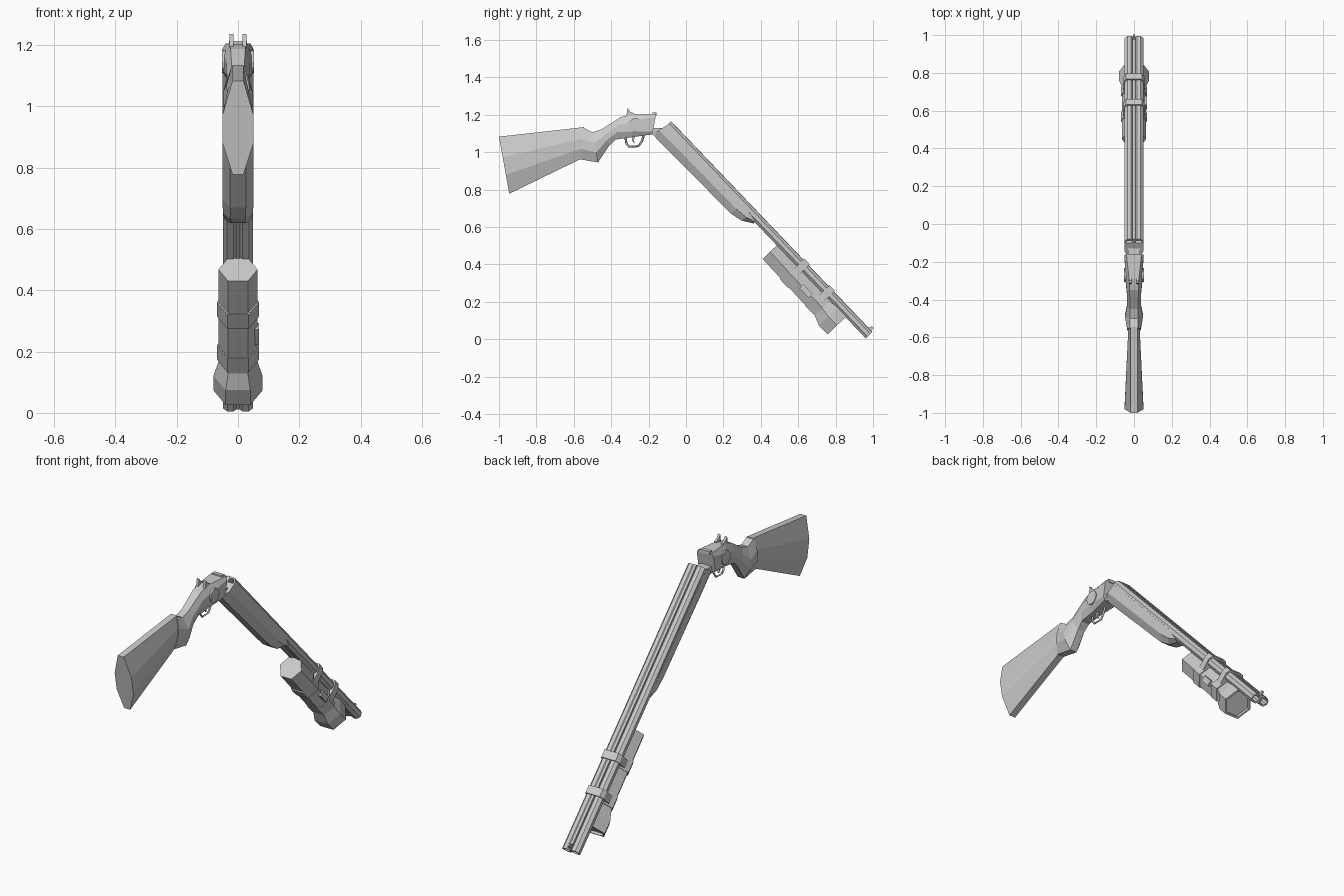
import bpy, bmesh, math
from mathutils import Vector, Matrix

if "Cube" in bpy.data.objects:
    bpy.data.objects.remove(bpy.data.objects["Cube"])

WORLD = Matrix.Identity(4)
# Hinged-open barrel frame: y runs along the barrels, z is normal to them
BARREL = Matrix.Translation((0, -0.08, 1.165)) @ Matrix.Rotation(math.radians(-46.3), 4, 'X')


def loft(name, rings, frame=WORLD):
    """Skin matching rings of points and cap both ends."""
    bm = bmesh.new()
    rows = [[bm.verts.new(frame @ Vector(p)) for p in r] for r in rings]
    n = len(rows[0])
    for a, b in zip(rows, rows[1:]):
        for i in range(n):
            j = (i + 1) % n
            bm.faces.new((a[i], a[j], b[j], b[i]))
    bm.faces.new(rows[0])
    bm.faces.new(rows[-1])
    bmesh.ops.recalc_face_normals(bm, faces=bm.faces)
    me = bpy.data.meshes.new(name)
    bm.to_mesh(me)
    bm.free()
    ob = bpy.data.objects.new(name, me)
    bpy.context.collection.objects.link(ob)
    return ob


def section(top, bot, w, n, lo=0.33, hi=0.64):
    """Tall eight-sided section between a top and a bottom (y, z) point."""
    t, b = Vector(top), Vector(bot)
    shape = [(n, 0), (w, lo), (w, hi), (n, 1), (-n, 1), (-w, hi), (-w, lo), (-n, 0)]
    return [(x, *b.lerp(t, f)) for x, f in shape]


def ngon(s, r, x, t, sides, turn=0.0):
    """Regular polygon across the barrel direction at distance s."""
    return [(x + r * math.cos(2 * math.pi * i / sides + turn), s,
             t + r * math.sin(2 * math.pi * i / sides + turn)) for i in range(sides)]


def prism_y(name, prof, s0, s1, frame=BARREL):
    return loft(name, [[(x, s, t) for x, t in prof] for s in (s0, s1)], frame)


def prism_x(name, prof, x0, x1, frame=WORLD):
    return loft(name, [[(x, y, z) for y, z in prof] for x in (x0, x1)], frame)


def rect(x0, x1, t0, t1):
    return [(x0, t0), (x1, t0), (x1, t1), (x0, t1)]


# Butt stock, grip and receiver
loft("stock", [
    section((-1.0, 1.083), (-0.945, 0.778), 0.05, 0.018),
    section((-0.545, 1.134), (-0.56, 0.965), 0.03, 0.018)])
loft("grip", [
    section((-0.55, 1.132), (-0.568, 0.962), 0.036, 0.02),
    section((-0.5, 1.107), (-0.47, 0.945), 0.048, 0.02),
    section((-0.45, 1.123), (-0.41, 1.035), 0.036, 0.02),
    section((-0.35, 1.187), (-0.375, 1.068), 0.038, 0.024)])
loft("receiver", [
    section((-0.35, 1.187), (-0.375, 1.068), 0.038, 0.024),
    section((-0.29, 1.203), (-0.29, 1.08), 0.046, 0.026, 0.25, 0.7),
    section((-0.16, 1.205), (-0.18, 1.095), 0.05, 0.04, 0.15, 0.85)])
prism_y("receiver_lip", rect(-0.03, 0.03, 1.195, 1.212), -0.18, -0.158, WORLD)

# Hammers and round side plates
for side, tag in ((1, "right"), (-1, "left")):
    prism_x("hammer_" + tag, [(-0.32, 1.185), (-0.312, 1.236), (-0.298, 1.215),
                              (-0.278, 1.208), (-0.275, 1.185)],
            side * 0.014, side * 0.027)
    disc = [(-0.27 + 0.037 * math.cos(a * math.pi / 6), 1.145 + 0.037 * math.sin(a * math.pi / 6))
            for a in range(12)]
    prism_x("side_plate_" + tag, disc, side * 0.03, side * 0.052)

# Trigger guard and trigger
guard = bpy.data.curves.new("trigger_guard", 'CURVE')
guard.dimensions = '3D'
guard.bevel_depth = 0.006
guard.bevel_resolution = 0
path = [(-0.325, 1.085), (-0.318, 1.045), (-0.305, 1.03), (-0.255, 1.032), (-0.235, 1.06), (-0.225, 1.095)]
spline = guard.splines.new('POLY')
spline.points.add(len(path) - 1)
for p, (y, z) in zip(spline.points, path):
    p.co = (0, y, z, 1)
bpy.context.collection.objects.link(bpy.data.objects.new("trigger_guard", guard))
prism_x("trigger", [(-0.29, 1.085), (-0.288, 1.06), (-0.275, 1.045), (-0.278, 1.065), (-0.272, 1.085)],
        -0.005, 0.005)

# Twin hollow barrels with ribs between them
L = 1.558
for side, tag in ((1, "right"), (-1, "left")):
    x = side * 0.025
    loft("barrel_" + tag, [ngon(s, r, x, -0.025, 8, math.pi / 8) for s, r in
         ((0.06, 0.018), (0, 0.018), (0, 0.027), (L, 0.026), (L, 0.018), (L - 0.06, 0.018))], BARREL)
prism_y("top_rib", rect(-0.007, 0.007, -0.02, 0.001), 0.0, L - 0.005)
prism_y("lower_rib", rect(-0.007, 0.007, -0.046, -0.03), 0.0, L - 0.005)
prism_x("front_sight", [(1.525, -0.005), (1.55, -0.005), (1.547, 0.02), (1.535, 0.02)],
        -0.005, 0.005, BARREL)


# Fore-end with chamfered underside, tapering up at the front
def trough(s_top, s_bot, top, bot, w):
    mid = bot + (top - bot) * 0.45
    sm = s_bot + (s_top - s_bot) * 0.45
    return [(w, s_top, top), (w, sm, mid), (w * 0.5, s_bot, bot),
            (-w * 0.5, s_bot, bot), (-w, sm, mid), (-w, s_top, top)]


loft("fore_end", [trough(0.0, -0.02, -0.03, -0.12, 0.05),
                  trough(0.1, 0.1, -0.025, -0.119, 0.051),
                  trough(0.58, 0.58, -0.025, -0.109, 0.051),
                  trough(0.655, 0.645, -0.028, -0.094, 0.049),
                  trough(0.695, 0.7, -0.034, -0.058, 0.042)], BARREL)
# Hinge block joining fore-end and receiver
prism_x("hinge_block", [(-0.2, 1.1), (-0.17, 1.09), (-0.12, 1.1), (-0.13, 1.13), (-0.17, 1.13)],
        -0.032, 0.032)

# Six-sided light slung below the barrels
loft("light_body", [ngon(s, r, 0, t, 6) for s, r, t in
     ((0.87, 0.064, -0.099), (1.28, 0.064, -0.106), (1.335, 0.08, -0.113),
      (1.402, 0.08, -0.113), (1.402, 0.07, -0.113), (1.39, 0.068, -0.113))], BARREL)
prism_y("light_switch", rect(0.045, 0.069, -0.12, -0.09), 1.12, 1.19)

# Straps wrapping the barrels and the light
strap = [(-0.055, -0.10), (-0.055, -0.014), (-0.042, 0.008),
         (0.042, 0.008), (0.055, -0.014), (0.055, -0.10)]
for tag, s in (("rear", 1.045), ("front", 1.24)):
    prism_y("strap_" + tag, strap, s - 0.021, s + 0.021)
    loft("light_ring_" + tag, [ngon(s + d, 0.069, 0, -0.103, 6) for d in (-0.032, 0.032)], BARREL)
